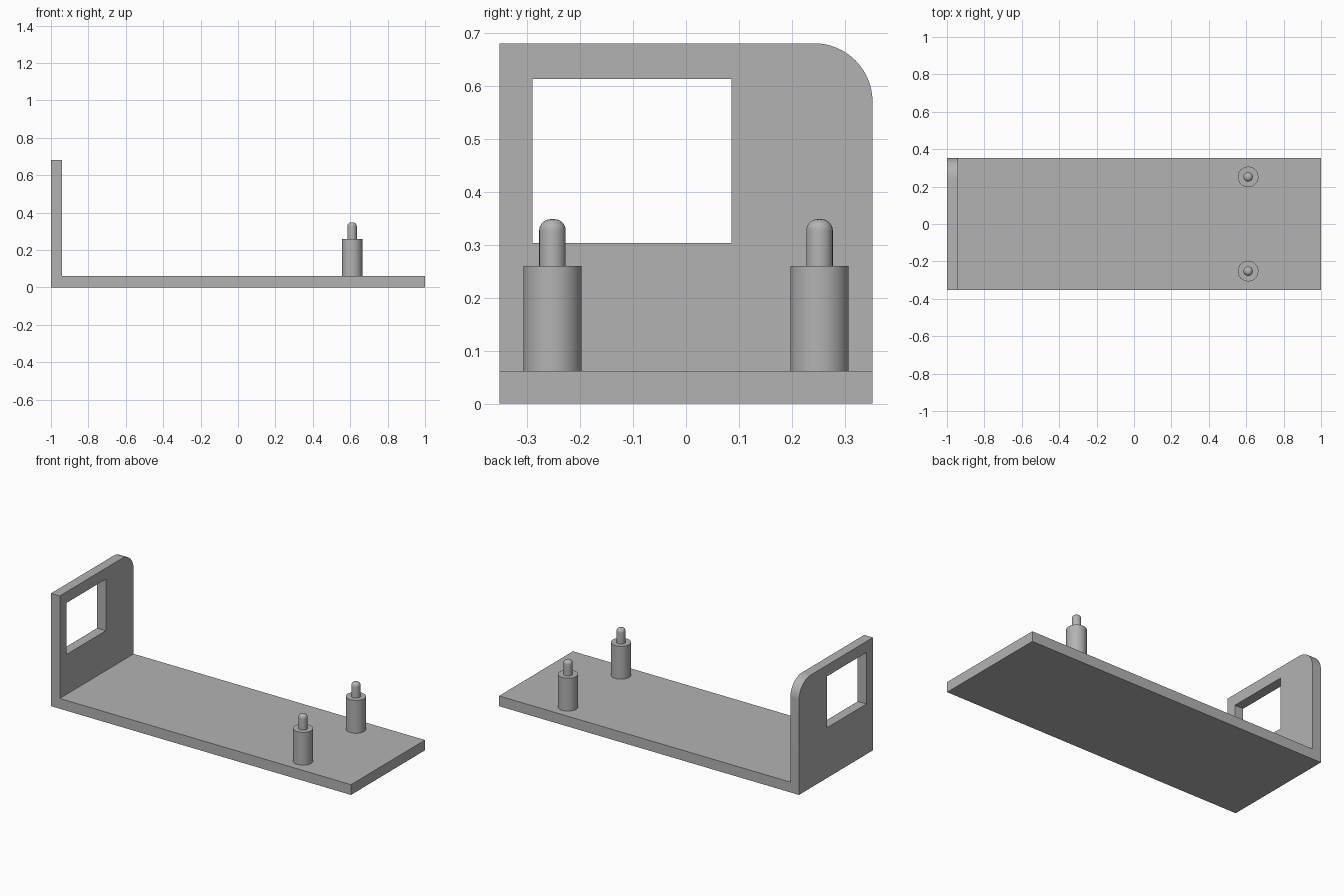
import bpy, bmesh, math

if "Cube" in bpy.data.objects:
    bpy.data.objects.remove(bpy.data.objects["Cube"])

grey = bpy.data.materials.new("plain_grey")
grey.diffuse_color = (0.45, 0.45, 0.45, 1)
grey.use_nodes = True
grey.node_tree.nodes["Principled BSDF"].inputs["Base Color"].default_value = grey.diffuse_color

HALF_W, BASE_T, WALL_X, WALL_H = 0.352, 0.062, -0.942, 0.68


def finish(name, bm):
    bmesh.ops.recalc_face_normals(bm, faces=bm.faces)
    mesh = bpy.data.meshes.new(name)
    bm.to_mesh(mesh)
    bm.free()
    mesh.materials.append(grey)
    obj = bpy.data.objects.new(name, mesh)
    bpy.context.collection.objects.link(obj)
    return obj


def smooth(obj):
    bpy.ops.object.select_all(action='DESELECT')
    obj.select_set(True)
    bpy.context.view_layer.objects.active = obj
    bpy.ops.object.shade_smooth_by_angle(angle=math.radians(35))


# L-shaped bracket: side profile extruded across the width
bm = bmesh.new()
profile = [(-1, 0), (1, 0), (1, BASE_T), (WALL_X, BASE_T), (WALL_X, WALL_H), (-1, WALL_H)]
face = bm.faces.new([bm.verts.new((x, -HALF_W, z)) for x, z in profile])
ext = bmesh.ops.extrude_face_region(bm, geom=[face])
bmesh.ops.translate(bm, vec=(0, 2 * HALF_W, 0),
                    verts=[g for g in ext["geom"] if isinstance(g, bmesh.types.BMVert)])
# Rounded upper rear corner of the wall
corner = [e for e in bm.edges if all(v.co.z > 0.6 and v.co.y > 0.3 for v in e.verts)]
bmesh.ops.bevel(bm, geom=corner, offset=0.11, segments=16, profile=0.5, affect='EDGES')
bracket = finish("bracket", bm)

# Rectangular window through the wall
bm = bmesh.new()
bmesh.ops.create_cube(bm, size=1)
for v in bm.verts:
    v.co = (-0.97 + v.co.x * 0.2, -0.102 + v.co.y * 0.376, 0.458 + v.co.z * 0.31)
cutter = finish("window_cutter", bm)
cutter.hide_render = True
cutter.hide_set(True)
cut = bracket.modifiers.new("window", 'BOOLEAN')
cut.operation, cut.solver, cut.object = 'DIFFERENCE', 'EXACT', cutter
bpy.context.view_layer.objects.active = bracket
bpy.ops.object.modifier_apply(modifier=cut.name)
bpy.data.objects.remove(cutter)
smooth(bracket)

# Stepped posts with round-tipped pins, turned from a half profile
POST_R, PIN_R, SHOULDER, TIP, FILLET = 0.055, 0.025, 0.26, 0.348, 0.021
outline = [(0, BASE_T), (POST_R, BASE_T), (POST_R, SHOULDER), (PIN_R, SHOULDER)]
for i in range(9):
    a = i / 8 * math.pi / 2
    outline.append((PIN_R - FILLET + FILLET * math.cos(a), TIP - FILLET + FILLET * math.sin(a)))
outline.append((0, TIP))
for name, y in (("front_post", -0.252), ("rear_post", 0.252)):
    bm = bmesh.new()
    verts = [bm.verts.new((r, 0, z)) for r, z in outline]
    edges = [bm.edges.new(p) for p in zip(verts, verts[1:])]
    bmesh.ops.spin(bm, geom=verts + edges, cent=(0, 0, 0), axis=(0, 0, 1),
                   angle=2 * math.pi, steps=48, use_duplicate=False)
    bmesh.ops.remove_doubles(bm, verts=bm.verts, dist=1e-5)
    bmesh.ops.translate(bm, vec=(0.61, y, 0), verts=bm.verts)
    smooth(finish(name, bm))
